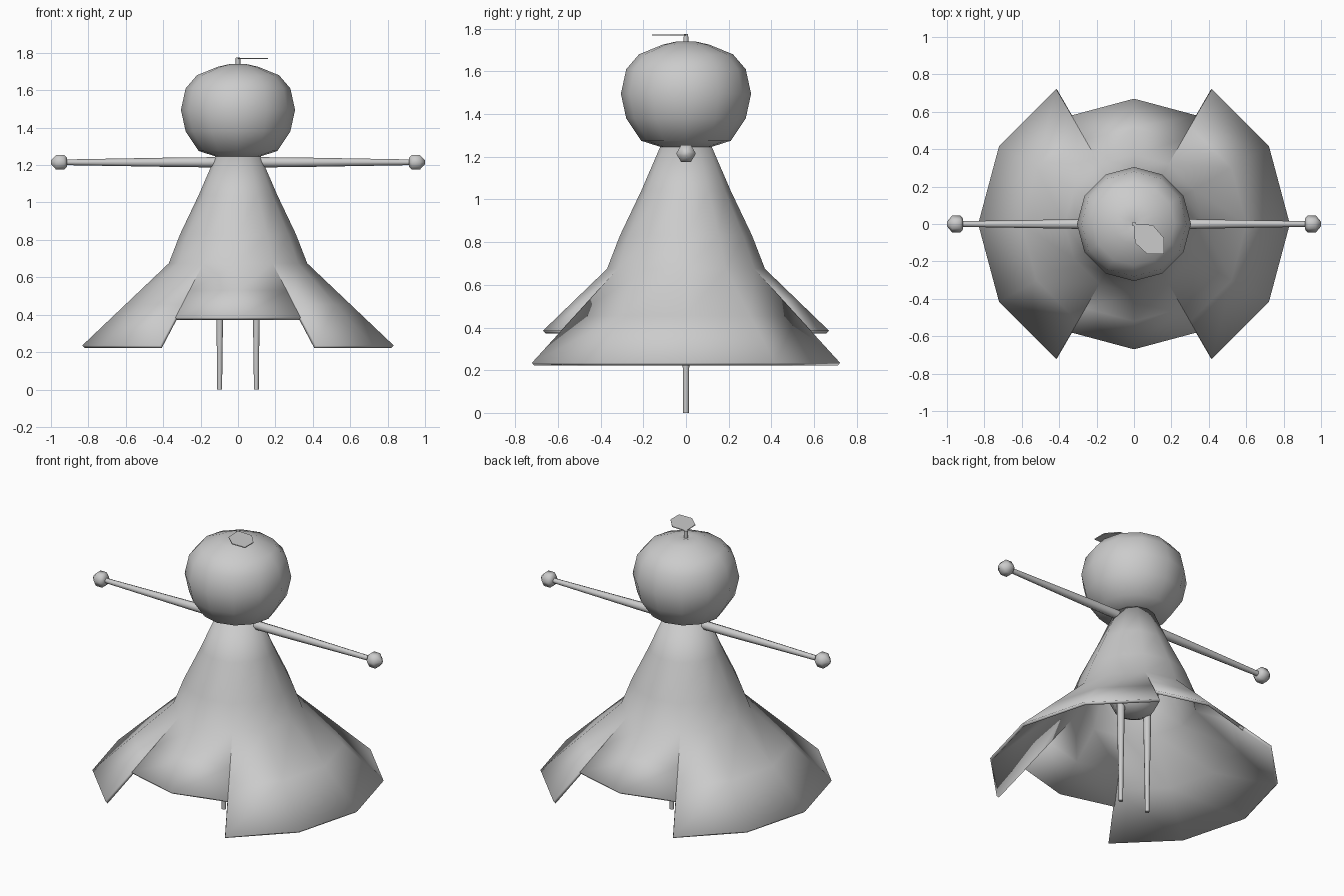
import bpy, bmesh, math
from mathutils import Matrix

if "Cube" in bpy.data.objects:
    bpy.data.objects.remove(bpy.data.objects["Cube"])

GREY = bpy.data.materials.new("plain_grey")
GREY.diffuse_color = (0.6, 0.6, 0.6, 1)
GREY.use_nodes = True
GREY.node_tree.nodes["Principled BSDF"].inputs["Base Color"].default_value = GREY.diffuse_color


def finish(bm, name, angle=60, normals=True):
    if normals:
        bmesh.ops.recalc_face_normals(bm, faces=bm.faces)
    me = bpy.data.meshes.new(name)
    bm.to_mesh(me)
    bm.free()
    me.materials.append(GREY)
    ob = bpy.data.objects.new(name, me)
    bpy.context.collection.objects.link(ob)
    bpy.ops.object.select_all(action='DESELECT')
    ob.select_set(True)
    bpy.context.view_layer.objects.active = ob
    bpy.ops.object.shade_smooth_by_angle(angle=math.radians(angle))
    return ob


def lathe(name, profile, sides, matrix=Matrix(), angle=60):
    """Closed round part from (radius, height) points."""
    bm = bmesh.new()
    rings = []
    for r, z in profile:
        rings.append([bm.verts.new((r * math.cos(2 * math.pi * i / sides),
                                    r * math.sin(2 * math.pi * i / sides), z))
                      for i in range(sides)])
    for a, b in zip(rings, rings[1:]):
        for i in range(sides):
            j = (i + 1) % sides
            bm.faces.new((a[i], a[j], b[j], b[i]))
    bm.faces.new(rings[0][::-1])
    bm.faces.new(rings[-1])
    bm.transform(matrix)
    return finish(bm, name, angle)


# Head, slightly flattened, with a shallow dip for the stem
lathe("head", [(0.10, 1.24), (0.21, 1.275), (0.28, 1.38), (0.305, 1.495),
               (0.28, 1.61), (0.22, 1.68), (0.11, 1.725), (0.045, 1.74),
               (0.008, 1.73)], 12)
lathe("stem", [(0.013, 1.71), (0.012, 1.775)], 6)

# Leaf lying flat on the stem
bm = bmesh.new()
outline = [(0, 0), (0.1, -0.005), (0.16, -0.075), (0.16, -0.16), (0.07, -0.16), (0.005, -0.1)]
face = bm.faces.new([bm.verts.new((x, y, 1.768)) for x, y in outline])
ext = bmesh.ops.extrude_face_region(bm, geom=[face])
for v in [g for g in ext["geom"] if isinstance(g, bmesh.types.BMVert)]:
    v.co.z += 0.005
finish(bm, "leaf", 30)

# Dress: twelve-sided cone; the hem is long at the sides, short at front and back
bm = bmesh.new()
SIDES = 12
profile = [(0.115, 1.26), (0.21, 1.04), (0.31, 0.83), (0.37, 0.675)]


def ring_vert(r, z, i):
    a = 2 * math.pi * i / SIDES
    return bm.verts.new((r * math.cos(a), r * math.sin(a), z))


rings = [[ring_vert(r, z, i) for i in range(SIDES)] for r, z in profile]
for a, b in zip(rings, rings[1:]):
    for i in range(SIDES):
        j = (i + 1) % SIDES
        bm.faces.new((b[i], b[j], a[j], a[i]))
waist = rings[-1]
for start, r, z in ((-2, 0.833, 0.235), (2, 0.67, 0.385), (4, 0.833, 0.235), (8, 0.67, 0.385)):
    count = 5 if r > 0.8 else 3
    mid = [ring_vert((r + 0.37) / 2, (z + 0.675) / 2, i) for i in range(start, start + count)]
    hem = [ring_vert(r, z, i) for i in range(start, start + count)]
    top = [waist[i % SIDES] for i in range(start, start + count)]
    for a, b in ((top, mid), (mid, hem)):
        for i in range(count - 1):
            bm.faces.new((b[i], b[i + 1], a[i + 1], a[i]))
dress = finish(bm, "dress", 60, normals=False)
solid = dress.modifiers.new("cloth_thickness", 'SOLIDIFY')
solid.thickness = 0.018
solid.offset = -1

# Small rounded lower body that holds the legs
lathe("lower_body", [(0.05, 0.6), (0.11, 0.63), (0.145, 0.7), (0.14, 0.8), (0.07, 0.86)], 12)

# Arms, hands and legs on both sides
for side, s in (("right", 1), ("left", -1)):
    turn = Matrix.Translation((0, 0, 1.215)) @ Matrix.Rotation(s * math.pi / 2, 4, 'Y')
    lathe(side + "_arm", [(0.028, 0.0), (0.026, 0.3), (0.015, 0.93)], 8, turn)
    lathe(side + "_hand", [(0.03, 0.915), (0.046, 0.93), (0.046, 0.972), (0.012, 1.0)], 6,
          turn @ Matrix.Rotation(math.pi / 6, 4, 'Z'))
    lathe(side + "_leg", [(0.013, 0.0), (0.015, 0.2), (0.024, 0.68)], 8,
          Matrix.Translation((s * 0.098, 0, 0)))
